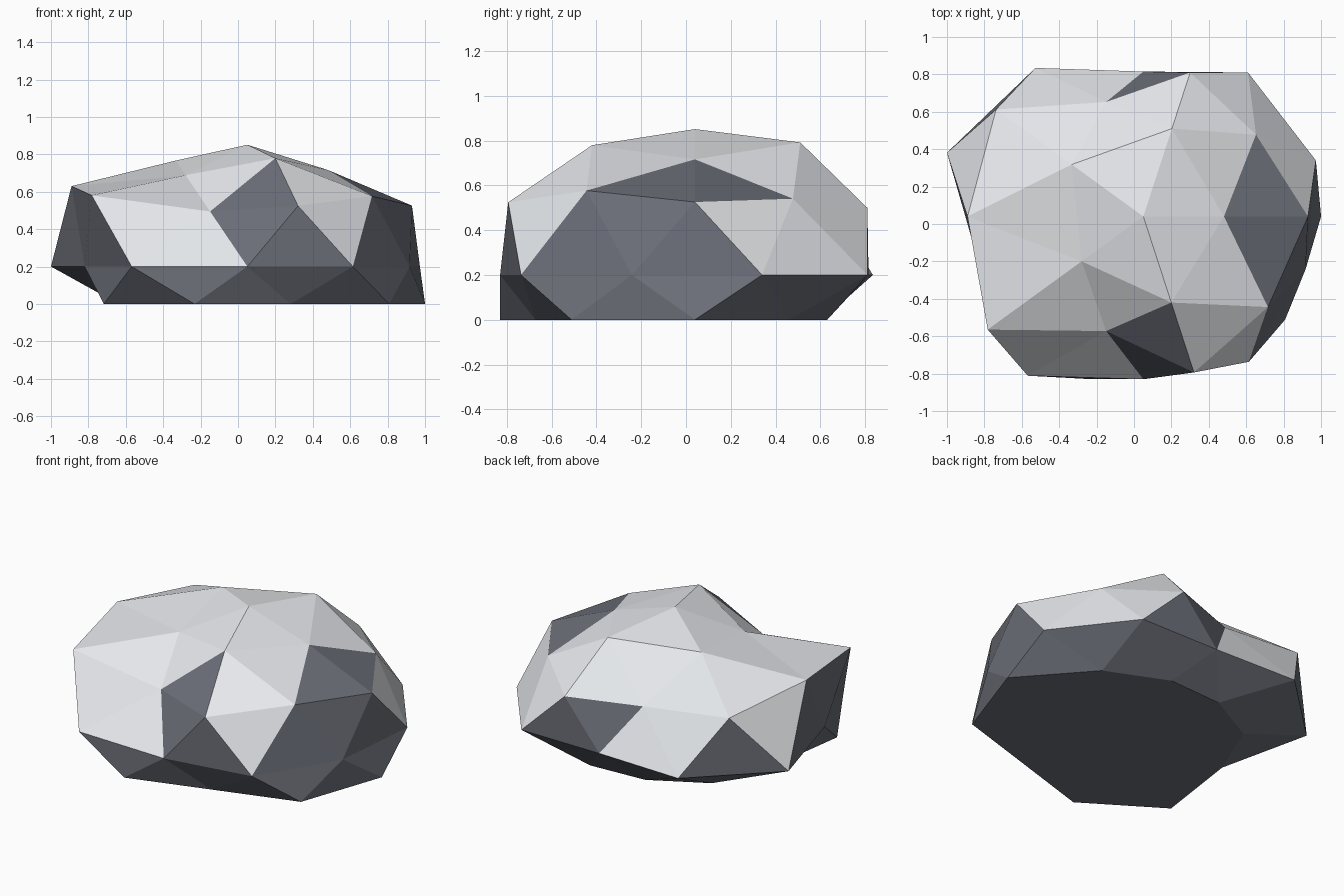
import bpy, bmesh, math

if "Cube" in bpy.data.objects:
    bpy.data.objects.remove(bpy.data.objects["Cube"])

# Radial stretch of each sphere ring, top to bottom, counter-clockwise from +x
STRETCH = [
    0.88,
    0.82, 0.94, 0.90, 0.776, 0.92,
    0.875, 0.757, 1.105, 0.757, 0.968,
    0.984, 0.905, 1.088, 1.15, 0.98,
    0.97, 0.952, 0.775, 0.982, 1.104, 0.915, 1.052, 0.87, 0.96, 0.912,
    0.80, 0.67, 0.77, 1.022, 1.048,
    1.117, 0.73, 0.77, 1.115, 0.88,
    0.88, 0.88, 0.88, 0.88, 0.88,
    0.88,
]
# Dark facets of the upper half, by ring-ordered corners
DARK = [{9, 5, 15}, {9, 15, 23}, {15, 23, 24}, {10, 24, 25}, {10, 25, 11},
        {11, 25, 16}, {10, 1, 11}, {1, 6, 11}, {12, 7, 18}, {12, 17, 18},
        {13, 19, 20}, {8, 20, 21}, {8, 21, 14}, {14, 21, 22}]
CENTRE = (0.05, 0.04, 0.20)
HEIGHT = 0.74


def ring_order(v):
    angle = round(math.degrees(math.atan2(v.co.y, v.co.x))) % 360
    return (-round(v.co.z, 2), angle)


def material(name, colour):
    m = bpy.data.materials.new(name)
    m.diffuse_color = (*colour, 1.0)
    m.use_nodes = True
    m.node_tree.nodes["Principled BSDF"].inputs["Base Color"].default_value = m.diffuse_color
    return m


# Faceted boulder: uneven icosphere, squashed and cut flat on the ground
bm = bmesh.new()
bmesh.ops.create_icosphere(bm, subdivisions=2, radius=1.0)
order = sorted(bm.verts, key=ring_order)
rank = {v: i for i, v in enumerate(order)}

# Pale stone above, dark stone on the underside and the weathered facets
for f in bm.faces:
    corners = {rank[v] for v in f.verts}
    f.material_index = int(max(corners) > 25 or corners in DARK)

for v, s in zip(order, STRETCH):
    v.co *= s
    v.co.x += CENTRE[0]
    v.co.y += CENTRE[1]
    v.co.z = max(0.0, v.co.z * HEIGHT + CENTRE[2])

mesh = bpy.data.meshes.new("boulder")
bm.to_mesh(mesh)
bm.free()
mesh.materials.append(material("pale_stone", (0.80, 0.82, 0.85)))
mesh.materials.append(material("dark_stone", (0.15, 0.16, 0.19)))
boulder = bpy.data.objects.new("boulder", mesh)
bpy.context.collection.objects.link(boulder)
